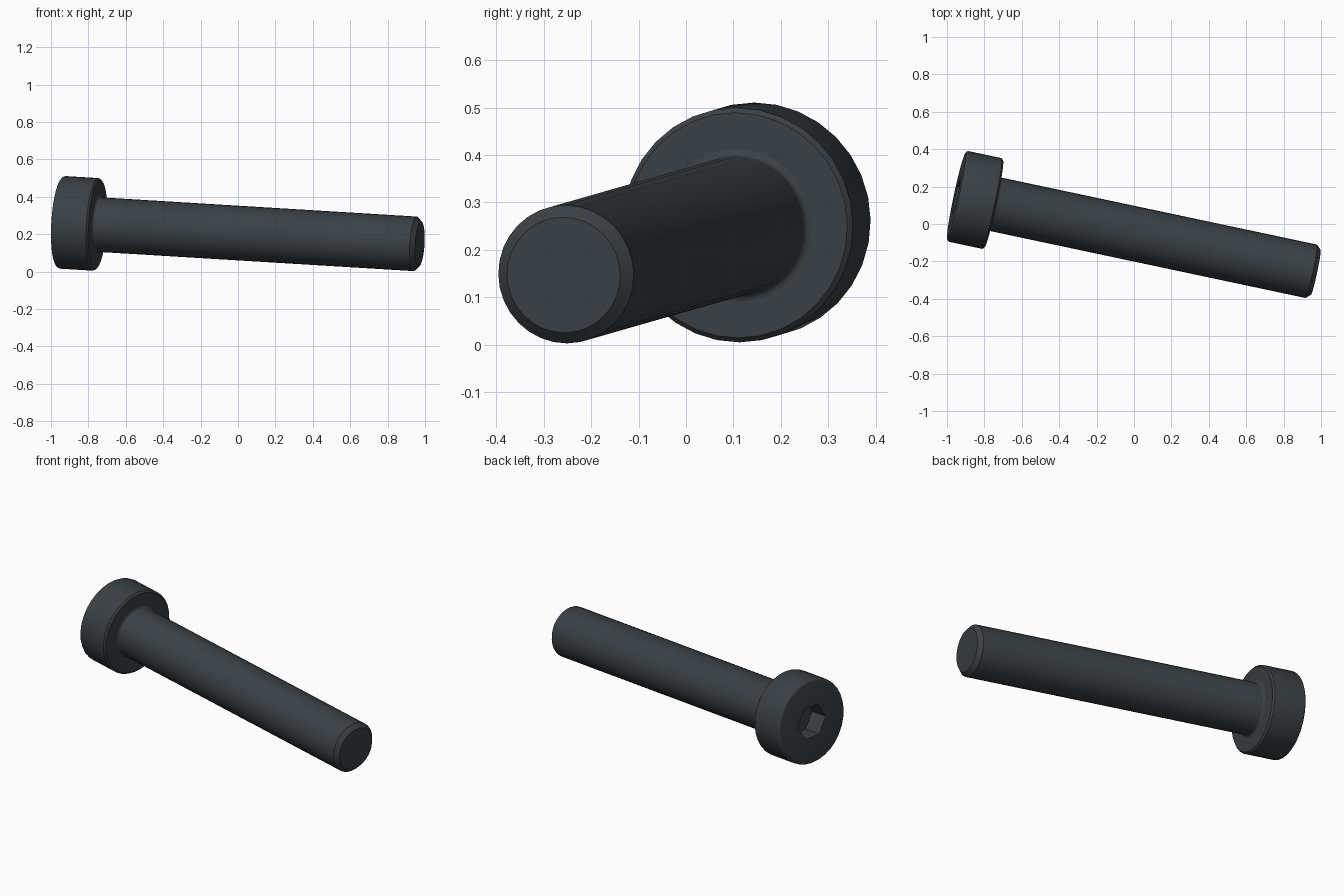
import bpy, bmesh, math
from mathutils import Vector, Matrix

if "Cube" in bpy.data.objects:
    bpy.data.objects.remove(bpy.data.objects["Cube"], do_unlink=True)

SEGMENTS = 32
HEAD_R, HEAD_H = 0.248, 0.205
SHAFT_R = 0.146
SOCKET_R, SOCKET_DEPTH = 0.104, 0.11

# Bolt axis, running from the outer head face to the tip
head_end = Vector((-0.95, 0.15, 0.264))
tip_end = Vector((0.972, -0.258, 0.147))
length = (tip_end - head_end).length
axis = (tip_end - head_end).normalized()
side = Vector((0, 0, 1)).cross(axis).normalized()
up = axis.cross(side)
placement = Matrix.Translation(head_end) @ Matrix((side, up, axis)).transposed().to_4x4()

steel = bpy.data.materials.new("dark steel")
steel.use_nodes = True
colour = (0.042, 0.052, 0.060, 1)
steel.diffuse_color = colour
steel.node_tree.nodes["Principled BSDF"].inputs["Base Color"].default_value = colour


def lathe(name, profile, sides):
    """Turn (radius, height) points round the bolt axis into a capped solid."""
    bm = bmesh.new()
    rings = []
    for r, h in profile:
        angles = [2 * math.pi * i / sides for i in range(sides)]
        rings.append([bm.verts.new((r * math.cos(a), r * math.sin(a), h)) for a in angles])
    for low, high in zip(rings, rings[1:]):
        for i in range(sides):
            j = (i + 1) % sides
            bm.faces.new((low[i], low[j], high[j], high[i]))
    bm.faces.new(rings[0][::-1])
    bm.faces.new(rings[-1])
    bmesh.ops.recalc_face_normals(bm, faces=bm.faces)
    mesh = bpy.data.meshes.new(name)
    bm.to_mesh(mesh)
    bm.free()
    mesh.materials.append(steel)
    obj = bpy.data.objects.new(name, mesh)
    obj.matrix_world = placement
    bpy.context.collection.objects.link(obj)
    return obj


def arc(r, h, radius, start, end, steps=4):
    """Rounded corner for a profile, angles in degrees."""
    angles = [math.radians(start + (end - start) * i / steps) for i in range(steps + 1)]
    return [(r + radius * math.cos(a), h + radius * math.sin(a)) for a in angles]


# Cylindrical head: rounded outer rim, small chamfer underneath
rim, chamfer = 0.016, 0.01
head = lathe("bolt_head",
             arc(HEAD_R - rim, rim, rim, -90, 0)
             + [(HEAD_R, HEAD_H - chamfer), (HEAD_R - chamfer, HEAD_H)], SEGMENTS)

# Shaft: fillet under the head, chamfered tip
fillet, tip = 0.016, 0.024
shaft = lathe("bolt_shaft",
              [(SHAFT_R, HEAD_H - 0.04), (SHAFT_R + fillet, HEAD_H - 0.01)]
              + arc(SHAFT_R + fillet, HEAD_H + fillet, fillet, 270, 180)
              + [(SHAFT_R, length - tip), (SHAFT_R - tip, length)], SEGMENTS)

# Hexagonal socket cut into the head
cutter = lathe("socket_cutter", [(SOCKET_R, -0.05), (SOCKET_R, SOCKET_DEPTH)], 6)
cutter.hide_render = True
cut = head.modifiers.new("socket", "BOOLEAN")
cut.operation = "DIFFERENCE"
cut.solver = "EXACT"
cut.object = cutter
bpy.context.view_layer.update()
bpy.context.view_layer.objects.active = head
bpy.ops.object.modifier_apply(modifier=cut.name)
bpy.data.objects.remove(cutter, do_unlink=True)

# Smooth shading with sharp edges kept
for obj in (head, shaft):
    bpy.ops.object.select_all(action="DESELECT")
    obj.select_set(True)
    bpy.context.view_layer.objects.active = obj
    bpy.ops.object.shade_smooth_by_angle(angle=math.radians(30))
